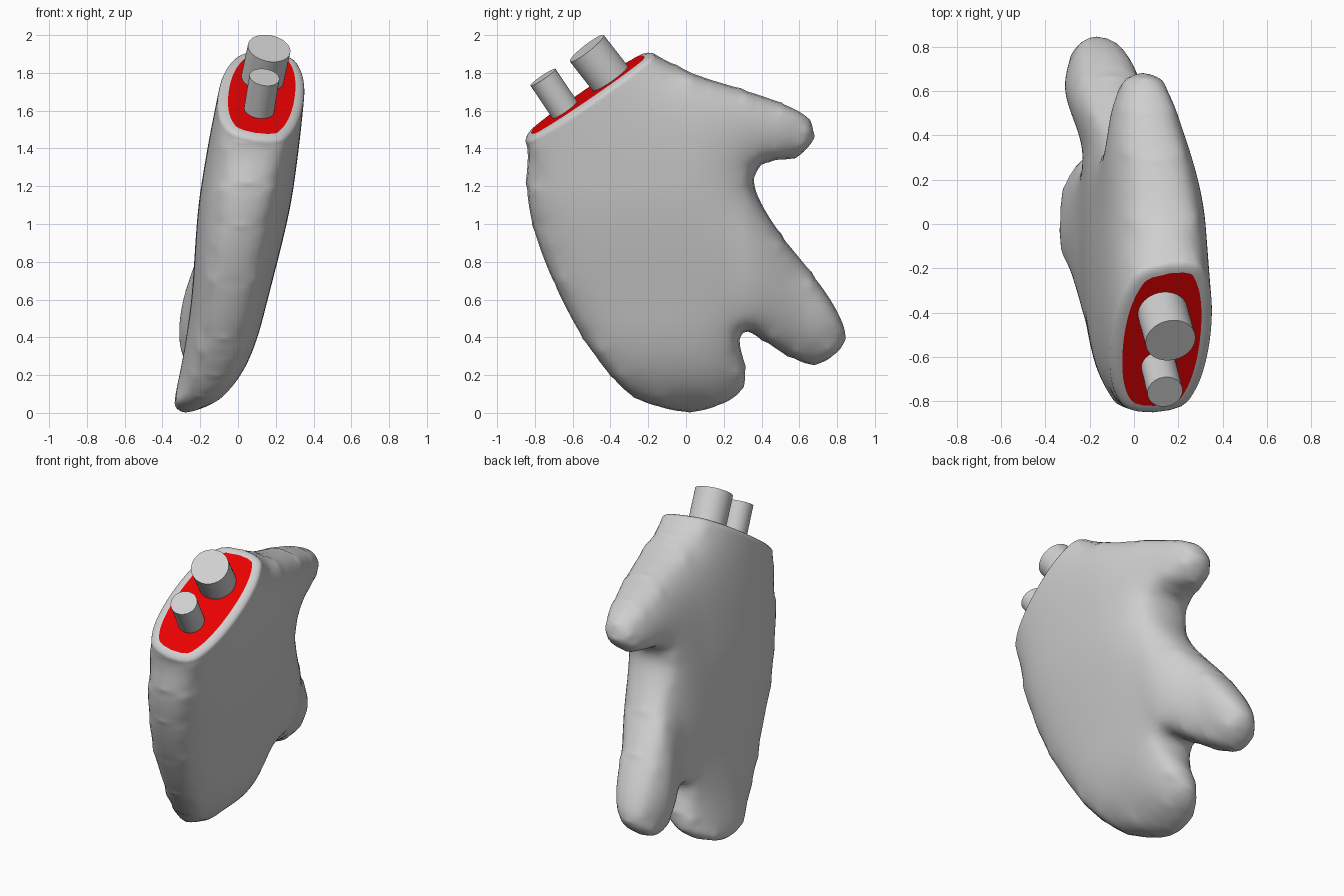
import bpy, bmesh, math
from mathutils import Vector, geometry, kdtree

cube = bpy.data.objects.get("Cube")
if cube:
    bpy.data.objects.remove(cube)


def material(name, rgb):
    m = bpy.data.materials.new(name)
    m.use_nodes = True
    m.diffuse_color = (*rgb, 1)
    m.node_tree.nodes["Principled BSDF"].inputs["Base Color"].default_value = (*rgb, 1)
    return m


grey = material("light grey", (0.62, 0.62, 0.62))
red = material("flesh red", (0.8, 0, 0))


def add_object(name, bm, mats):
    me = bpy.data.meshes.new(name)
    bm.to_mesh(me)
    bm.free()
    for m in mats:
        me.materials.append(m)
    ob = bpy.data.objects.new(name, me)
    bpy.context.collection.objects.link(ob)
    return ob


# Side outline (y, z): outer palm, lower finger, middle finger, thumb, wrist
OUTLINE = [(-.85, 1.42), (-.85, 1.2), (-.81, .97), (-.71, .7), (-.56, .41),
           (-.39, .18), (-.24, .06), (0, 0), (.19, .04), (.3, .12), (.32, .23),
           (.29, .36), (.29, .41), (.32, .43), (.42, .37), (.55, .29), (.68, .25),
           (.8, .31), (.85, .41), (.8, .55), (.68, .73), (.52, .93), (.41, 1.1),
           (.365, 1.22), (.39, 1.3), (.46, 1.33), (.58, 1.345), (.66, 1.41),
           (.685, 1.48), (.645, 1.57), (.52, 1.64), (.31, 1.715), (.1, 1.78),
           (-.03, 1.835), (-.185, 1.92), (-.33, 2.05), (-.5, 2.22), (-.75, 2.35),
           (-1, 2.2), (-1.05, 1.95), (-.96, 1.7)]
STEP = 0.02
GROW = 0.011   # room for the later smoothing
RINGS = 3      # even rows of points along the outline


def smooth_loop(pts):
    """Closed Catmull-Rom curve sampled about every STEP."""
    p = [Vector(q) for q in pts]
    n, out = len(p), []
    for i in range(n):
        a, b, c, d = (p[(i + k) % n] for k in (-1, 0, 1, 2))
        count = max(2, round((c - b).length / STEP))
        for k in range(count):
            t = k / count
            out.append(0.5 * (2 * b + (c - a) * t + (2 * a - 5 * b + 4 * c - d) * t * t
                              + (3 * b - 3 * c + d - a) * t ** 3))
    return out


def offset(loop, dist):
    """Move a loop outward by dist."""
    moved = []
    for i, q in enumerate(loop):
        along = (loop[(i + 1) % len(loop)] - loop[i - 1]).normalized()
        moved.append(q + dist * Vector((along.y, -along.x)))
    return moved


def triangulated_outline():
    curve = smooth_loop(OUTLINE)
    rows = [offset(curve, GROW - k * STEP) for k in range(RINGS + 1)]
    rim, pts = rows[0], sum(rows, [])
    tree = kdtree.KDTree(len(rim))
    for i, q in enumerate(rim):
        tree.insert((q.x, q.y, 0), i)
    tree.balance()
    row, z = 0, 0.0
    while z < 2.4:
        for k in range(100):
            q = Vector((-1.1 + (k + 0.5 * (row % 2)) * STEP, z))
            if tree.find((q.x, q.y, 0))[2] > (RINGS + 0.7) * STEP:
                pts.append(q)
        row += 1
        z += STEP * math.sqrt(3) / 2
    res = geometry.delaunay_2d_cdt(pts, [], [list(range(len(rim)))], 1, 1e-6)
    edge = [any(o < len(rim) for o in src) for src in res[3]]
    return res[0], res[2], edge


def inflate(verts, faces, edge, reach=0.2):
    """Soft swelling: zero on the outline, flattening toward one inside."""
    near = {}
    for f in faces:
        for a in f:
            near.setdefault(a, set()).update(b for b in f if b != a)
    c = 4 * reach ** 2 / STEP ** 2
    u = [0.0 if e else 0.7 for e in edge]
    inner = [(i, list(s)) for i, s in near.items() if not edge[i]]
    for _ in range(160):
        for i, s in inner:
            mean = sum([u[j] for j in s]) / len(s)
            u[i] += 1.75 * ((1 + c * mean) / (1 + c) - u[i])
    return [max(v, 0) ** 0.42 for v in u], near


def ramp(v, low, high):
    t = min(1, max(0, (v - low) / (high - low)))
    return t * t * (3 - 2 * t)


def centre_x(y, z):
    """Lean of the hand, with the fingers and thumb curling sideways."""
    lean = -0.13 + 0.15 * z - 0.15 * math.exp(-z / 0.18) * ramp(y, -0.7, 0)
    upper = ramp(z, 0.9, 1.3)
    return lean - 0.05 * upper * ramp(y, 0, 0.6) - 0.08 * (1 - upper) * ramp(y, 0.3, 0.65)


def half_width(y, z):
    """The palm thins toward its lower end; the fingers stay plump."""
    return 0.257 - 0.04 * (1 - ramp(z, 0.5, 1.2)) * (1 - ramp(y, 0.2, 0.6))


# Hand skin: two swollen sheets sharing the outline
verts, faces, edge = triangulated_outline()
swell, used = inflate(verts, faces, edge)
bm = bmesh.new()
sheets = [{}, {}]
for i in used:
    y, z = verts[i]
    x, h = centre_x(y, z), half_width(y, z) * swell[i]
    sheets[0][i] = bm.verts.new((x + h, y, z))
    sheets[1][i] = sheets[0][i] if edge[i] else bm.verts.new((x - h, y, z))
for f in faces:
    bm.faces.new([sheets[0][i] for i in f])
    if not all(edge[i] for i in f):
        bm.faces.new([sheets[1][i] for i in reversed(f)])
for _ in range(4):
    bmesh.ops.smooth_vert(bm, verts=bm.verts[:], factor=0.5, use_axis_x=True,
                          use_axis_y=True, use_axis_z=True)

# Wrist cut, rolled rim and red flesh
normal = Vector((0.15, -0.57, 0.81)).normalized()
wrist = Vector((0.115, -0.52, 1.69))
RIM_W, RIM_D, ROLL = 0.052, 0.03, 5
cut = bmesh.ops.bisect_plane(bm, geom=bm.verts[:] + bm.edges[:] + bm.faces[:],
                             plane_co=wrist - normal * RIM_D, plane_no=normal,
                             clear_outer=True)["geom_cut"]
bmesh.ops.remove_doubles(bm, verts=[g for g in cut if isinstance(g, bmesh.types.BMVert)],
                         dist=0.009)
border = [e for e in bm.edges if e.is_boundary]
bmesh.ops.contextual_create(bm, geom=border)
bmesh.ops.recalc_face_normals(bm, faces=bm.faces[:])
cap = max(bm.faces, key=lambda f: len(f.verts))
for k in range(ROLL):
    a, b = (math.pi / 2 * (k + s) / ROLL for s in (0, 1))
    bmesh.ops.inset_individual(bm, faces=[cap], use_even_offset=True,
                               thickness=RIM_W * (math.cos(a) - math.cos(b)),
                               depth=RIM_D * (math.sin(b) - math.sin(a)))
for f in bm.faces:
    f.smooth = True
cap.smooth = False
cap.material_index = 1
add_object("hand", bm, [grey, red])


# Bone stubs standing on the cut
def bone(name, base, top, radius):
    base, top = Vector(base), Vector(top)
    axis = (top - base).normalized()
    start = base - axis * 0.06
    b = bmesh.new()
    bmesh.ops.create_cone(b, cap_ends=True, segments=48, radius1=radius,
                          radius2=radius, depth=(top - start).length)
    for f in b.faces:
        f.smooth = len(f.verts) == 4
    for e in b.edges:
        e.smooth = all(f.smooth for f in e.link_faces)
    ob = add_object(name, b, [grey])
    ob.rotation_mode = "QUATERNION"
    ob.rotation_quaternion = axis.to_track_quat("Z", "Y")
    ob.location = (start + top) / 2


bone("large_bone", (.13, -.4, 1.77), (.165, -.525, 1.93), 0.114)
bone("small_bone", (.115, -.655, 1.625), (.14, -.757, 1.777), 0.08)
